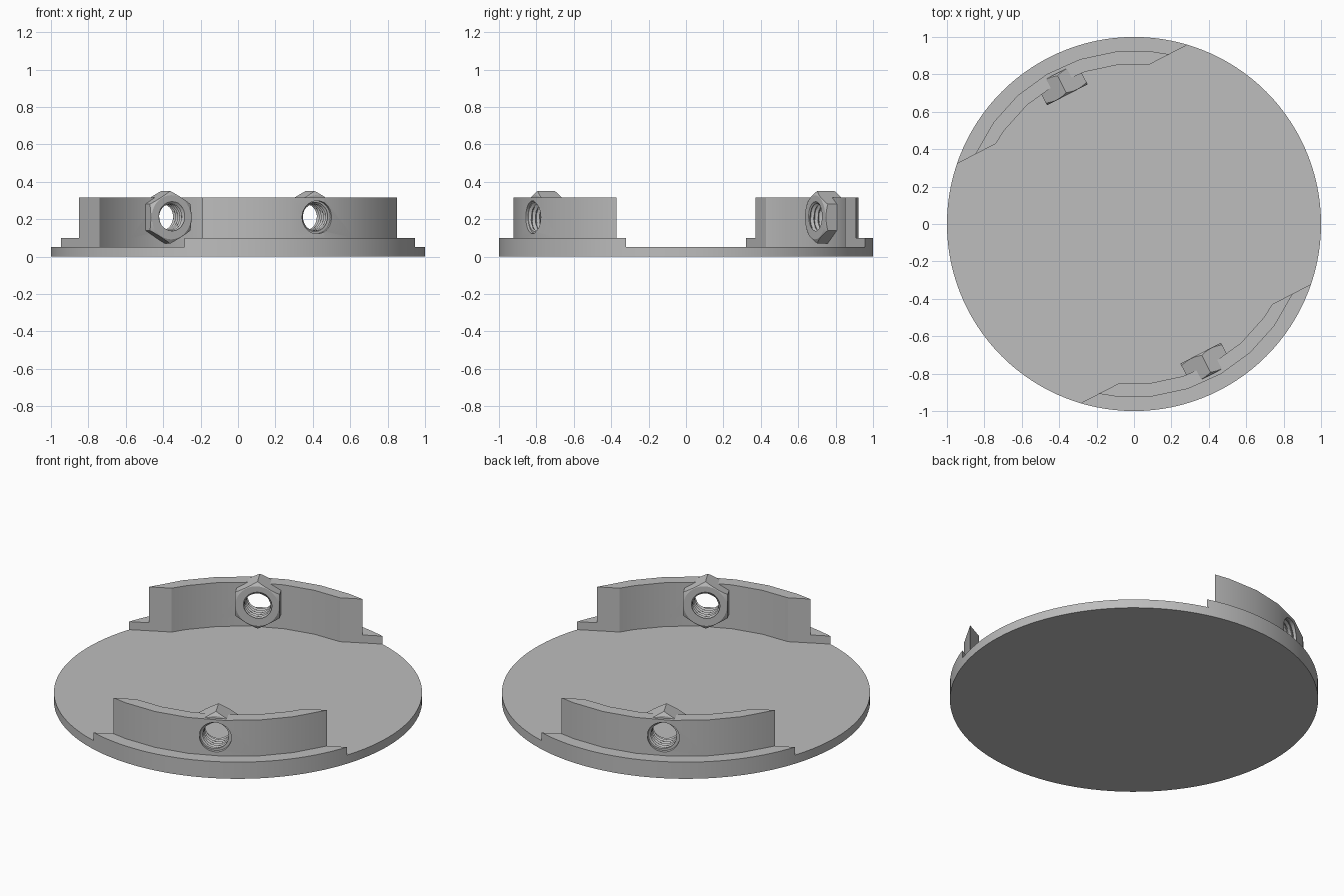
import bpy
import bmesh
from math import acos, ceil, cos, floor, pi, radians, sin, tan
from mathutils import Matrix, Vector

if "Cube" in bpy.data.objects:
    bpy.data.objects.remove(bpy.data.objects["Cube"], do_unlink=True)

MID = radians(117.3)      # direction of the middle of the back clamp
CHORD = 0.72              # straight cut that ends both clamps
NUT_Z = 0.21
HOLE_R = 0.088

grey = bpy.data.materials.new("plain grey")
grey.use_nodes = True
grey.diffuse_color = (0.51, 0.51, 0.51, 1)
bsdf = next(n for n in grey.node_tree.nodes if n.type == "BSDF_PRINCIPLED")
bsdf.inputs["Base Color"].default_value = grey.diffuse_color


def make(name, bm):
    bmesh.ops.recalc_face_normals(bm, faces=bm.faces)
    mesh = bpy.data.meshes.new(name)
    bm.to_mesh(mesh)
    bm.free()
    mesh.materials.append(grey)
    obj = bpy.data.objects.new(name, mesh)
    bpy.context.collection.objects.link(obj)
    return obj


def cylinder(name, radius, depth, sides, matrix):
    bm = bmesh.new()
    bmesh.ops.create_cone(bm, cap_ends=True, segments=sides, radius1=radius,
                          radius2=radius, depth=depth, matrix=matrix)
    return make(name, bm)


def arc(radius, step):
    """Arc between the chord ends, with corners on whole steps."""
    half = acos(CHORD / radius)
    a, b = MID - half, MID + half
    inner = [k * step for k in range(floor(a / step) + 1, ceil(b / step))]
    return [(radius * cos(t), radius * sin(t)) for t in [a, *inner, b]]


def band(name, r_in, r_out, step_in, step_out, z0, z1):
    """Arc band cut off by the chord and raised from z0 to z1."""
    outline = arc(r_out, step_out) + arc(r_in, step_in)[::-1]
    bm = bmesh.new()
    base = bm.faces.new([bm.verts.new((x, y, z0)) for x, y in outline])
    top = bmesh.ops.extrude_face_region(bm, geom=[base])["geom"]
    verts = [v for v in top if isinstance(v, bmesh.types.BMVert)]
    bmesh.ops.translate(bm, verts=verts, vec=(0, 0, z1 - z0))
    return make(name, bm)


def threaded_nut(name, u0, u1):
    """Chamfered hexagon nut with a helical thread, its axis along MID."""
    sides, rows, pitch = 48, 42, 0.025
    apothem, face_r = 0.122, 0.118
    axis = Vector((cos(MID), sin(MID), 0))
    across = Vector((sin(MID), -cos(MID), 0))
    bm = bmesh.new()
    rings = []
    for i in range(sides):
        t = 2 * pi * i / sides
        r = apothem / cos(t % (pi / 3) - pi / 6)
        drop = (r - face_r) * tan(pi / 6)
        section = [(u0, face_r), (u0 + drop, r), (u1 - drop, r), (u1, face_r)]
        for k in range(rows + 1):
            u = u1 + (u0 - u1) * k / rows
            wave = abs(2 * ((u / pitch - i / sides) % 1) - 1)
            section.append((u, 0.070 + 0.016 * wave))
        rings.append([bm.verts.new(axis * u + across * (q * sin(t))
                                   + Vector((0, 0, NUT_Z + q * cos(t))))
                      for u, q in section])
    count = len(rings[0])
    for i in range(sides):
        a, b = rings[i], rings[(i + 1) % sides]
        for k in range(count):
            n = (k + 1) % count
            bm.faces.new((a[k], a[n], b[n], b[k]))
    return make(name, bm)


# Round base plate
parts = [cylinder("base_plate", 1, 0.052, 120, Matrix.Translation((0, 0, 0.026)))]

# Back clamp: low rim, tall wall and nut
facet = radians(12)
rim = band("back_rim", 0.855, 1.0, facet, radians(3), 0.052, 0.10)
wall = band("back_wall", 0.855, 0.927, facet, facet, 0.10, 0.315)
nut = threaded_nut("back_nut", 0.777, 0.905)

# Bolt hole through the wall
turn = Matrix.Rotation(MID, 4, "Z") @ Matrix.Translation((0.88, 0, NUT_Z))
cutter = cylinder("hole_cutter", HOLE_R, 0.4, 48, turn @ Matrix.Rotation(pi / 2, 4, "Y"))
cutter.hide_render = True
cut = wall.modifiers.new("bolt_hole", "BOOLEAN")
cut.operation = "DIFFERENCE"
cut.solver = "EXACT"
cut.object = cutter
bpy.context.view_layer.objects.active = wall
bpy.ops.object.modifier_apply(modifier=cut.name)
bpy.data.objects.remove(cutter, do_unlink=True)

# Front clamp: the same parts turned half way round
for part in (rim, wall, nut):
    twin = part.copy()
    twin.data = part.data.copy()
    twin.name = part.name.replace("back", "front")
    twin.data.transform(Matrix.Rotation(pi, 4, "Z"))
    bpy.context.collection.objects.link(twin)
    parts += [part, twin]

# Smooth curved walls, keep edges sharp
bpy.ops.object.select_all(action="DESELECT")
for part in parts:
    part.select_set(True)
bpy.context.view_layer.objects.active = parts[0]
bpy.ops.object.shade_smooth_by_angle(angle=radians(25))
